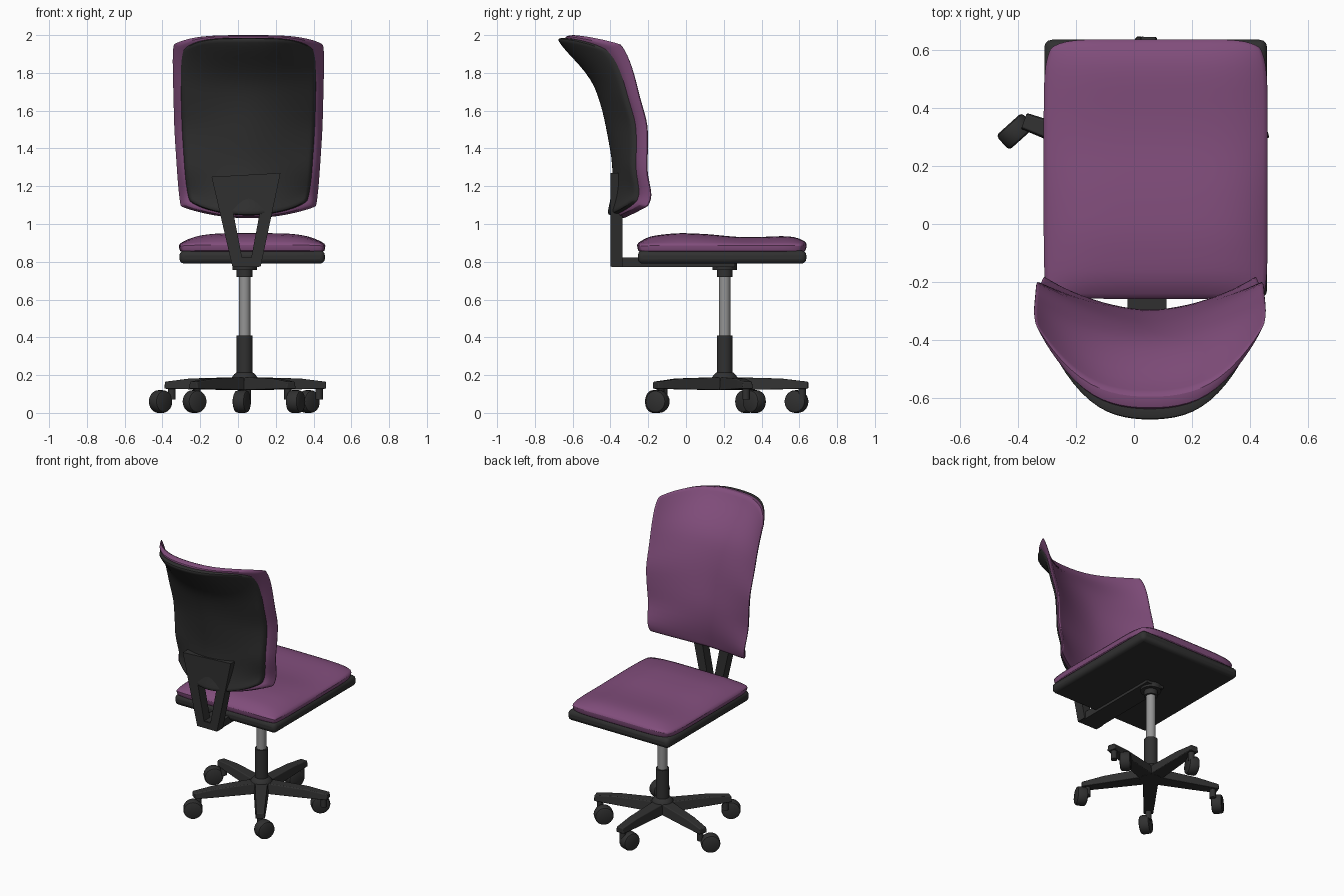
import bpy, bmesh, math
from mathutils import Vector, Matrix

if "Cube" in bpy.data.objects:
    bpy.data.objects.remove(bpy.data.objects["Cube"])


def material(name, rgb):
    m = bpy.data.materials.new(name)
    m.diffuse_color = (*rgb, 1)
    m.use_nodes = True
    m.node_tree.nodes["Principled BSDF"].inputs["Base Color"].default_value = m.diffuse_color
    return m


PURPLE = material("purple_fabric", (0.22, 0.075, 0.2))
DARK = material("dark_plastic", (0.03, 0.03, 0.03))
STEEL = material("steel", (0.3, 0.3, 0.3))


def finish(name, bm, mat, bevel=0, subsurf=0, angle=40):
    bmesh.ops.recalc_face_normals(bm, faces=bm.faces)
    me = bpy.data.meshes.new(name)
    bm.to_mesh(me)
    bm.free()
    me.materials.append(mat)
    ob = bpy.data.objects.new(name, me)
    bpy.context.collection.objects.link(ob)
    if bevel:
        b = ob.modifiers.new("bevel", 'BEVEL')
        b.width, b.segments = bevel, 3
    if subsurf:
        s = ob.modifiers.new("subsurf", 'SUBSURF')
        s.levels = s.render_levels = subsurf
    bpy.context.view_layer.objects.active = ob
    ob.select_set(True)
    bpy.ops.object.shade_smooth_by_angle(angle=math.radians(angle))
    ob.select_set(False)
    return ob


def box(name, lo, hi, mat, bevel=0):
    lo, hi = Vector(lo), Vector(hi)
    bm = bmesh.new()
    bmesh.ops.create_cube(bm, size=1, matrix=Matrix.Translation((lo + hi) / 2) @ Matrix.Diagonal((*(hi - lo), 1)))
    return finish(name, bm, mat, bevel)


def turned(name, profile, mat, xf, n=28):
    """Revolve (radius, height) points around local z, with closed ends."""
    bm = bmesh.new()
    rings = [[bm.verts.new(xf @ Vector((r * math.cos(2 * math.pi * i / n), r * math.sin(2 * math.pi * i / n), z)))
              for i in range(n)] for r, z in profile]
    for a, b in zip(rings, rings[1:]):
        for i in range(n):
            bm.faces.new((a[i], a[i - 1], b[i - 1], b[i]))
    bm.faces.new(rings[0])
    bm.faces.new(rings[-1])
    return finish(name, bm, mat)


def interp(table, t):
    """Linear interpolation in a list of (t, value)."""
    if t <= table[0][0]:
        return table[0][1]
    for (a, p), (b, q) in zip(table, table[1:]):
        if t <= b:
            return p + (q - p) * (t - a) / (b - a)
    return table[-1][1]


STEPS = [-1, -.96, -.86, -.7, -.52, -.35, -.17, 0, .17, .35, .52, .7, .86, .96, 1]


def slab(name, surf, mat):
    """Closed pad from surf(u, v, side), u and v in -1..1, side 0 or 1."""
    bm = bmesh.new()
    n = len(STEPS)
    g = [[[bm.verts.new(surf(u, v, s)) for v in STEPS] for u in STEPS] for s in (0, 1)]
    for s in (0, 1):
        for i in range(n - 1):
            for j in range(n - 1):
                bm.faces.new((g[s][i][j], g[s][i + 1][j], g[s][i + 1][j + 1], g[s][i][j + 1]))
    rim = [(i, 0) for i in range(n - 1)] + [(n - 1, j) for j in range(n - 1)] + \
          [(i, n - 1) for i in range(n - 1, 0, -1)] + [(0, j) for j in range(n - 1, 0, -1)]
    for (a, b), (c, d) in zip(rim, rim[1:] + rim[:1]):
        bm.faces.new((g[0][a][b], g[0][c][d], g[1][c][d], g[1][a][b]))
    return finish(name, bm, mat, subsurf=1, angle=60)


def rounded(u, v, k):
    return u * (1 - k * v ** 10), v * (1 - k * u ** 10)


# Seat pan and cushion
box("seat_pan", (-.31, -.255, .79), (.46, .637, .86), DARK, .026)
SEAT_Z = [(-.26, .895), (-.2, .935), (-.05, .953), (.1, .948), (.3, .928), (.45, .933), (.55, .94), (.6, .928), (.64, .9)]


def seat_surface(u, v, side):
    a, b = rounded(u, v, .07 if v > 0 else .035)
    inset = .98 if side else 1
    x, y = .075 + .391 * a * inset, .19 + .453 * b * inset
    z = .852 if side else .89 + (interp(SEAT_Z, y) - .89) * (1 - abs(u) ** 5)
    return Vector((x, y, z))


slab("seat_cushion", seat_surface, PURPLE)

# Curved backrest: centre line and side edge depth by height
MID_Y = [(1.04, -.325), (1.15, -.30), (1.3, -.295), (1.5, -.33), (1.65, -.36), (1.78, -.41), (1.88, -.49), (1.94, -.55), (2.0, -.59)]
EDGE_Y = [(1.04, -.215), (1.15, -.17), (1.28, -.205), (1.38, -.195), (1.53, -.195), (1.68, -.24), (1.8, -.265), (1.92, -.305), (2.0, -.36)]
HALF_W = [(1.04, .365), (1.2, .38), (1.5, .4), (1.9, .41), (2.0, .405)]
CURVE = [(1.04, 1.6), (1.6, 1.8), (2.0, 2.6)]


def back_surface(u, v, depth, inset, k):
    a, b = rounded(u, v, k)
    low, high = 1.025 + .06 * u * u, 2.005 - .045 * u ** 4
    z = low + (high - low) * (b + 1) / 2
    w = abs(a) ** interp(CURVE, z)
    y = interp(MID_Y, z) * (1 - w) + interp(EDGE_Y, z) * w - depth
    return Vector((.055 + (interp(HALF_W, z) - inset) * a, y, z - inset * .4 * b))


slab("back_cushion", lambda u, v, s: back_surface(u, v, (0, .057)[s], (0, .03)[s], .012), PURPLE)
slab("back_shell", lambda u, v, s: back_surface(u, v, (.045, .093)[s], (.042, .054)[s], .04), DARK)

# Back support: bar under the seat and V-shaped upright with an opening
box("support_bar", (-.022, -.395, .772), (.112, .26, .822), DARK)
bm = bmesh.new()
outer = [(-.14, 1.25), (.225, 1.27), (.12, .775), (-.03, .775)]
hole = [(-.027, 1.07), (.117, 1.07), (.07, .82), (.022, .82)]
ring = [[[bm.verts.new((x, y, z)) for x, z in loop] for loop in (outer, hole)] for y in (-.4, -.335)]
for i in range(4):
    for o, h in ring:
        bm.faces.new((o[i - 1], o[i], h[i], h[i - 1]))
    for k in (0, 1):
        bm.faces.new((ring[0][k][i - 1], ring[0][k][i], ring[1][k][i], ring[1][k][i - 1]))
finish("back_upright", bm, DARK)

# Gas column
CX, CY = .035, .205
at = Matrix.Translation((CX, CY, 0))
turned("column_sleeve", [(.07, .12), (.07, .185), (.055, .205), (.042, .215), (.042, .41)], DARK, at)
turned("piston", [(.03, .4), (.03, .74)], STEEL, at)
turned("column_collar", [(.042, .72), (.042, .757), (.065, .757), (.065, .795)], DARK, at)

# Five-star base: arm angle, caster position, caster heading
CASTERS = [(160, -.41, .32, 222), (88, .02, .585, 250), (16, .372, .362, 225),
           (304, .305, -.15, 65), (232, -.23, -.16, 215)]
for i, (ang, wx, wy, head) in enumerate(CASTERS, 1):
    xf = at @ Matrix.Rotation(math.radians(ang), 4, 'Z')
    bm = bmesh.new()
    secs = [[bm.verts.new(xf @ Vector(p)) for p in ((r, -w, a), (r, w, a), (r, w * .8, b), (r, -w * .8, b))]
            for r, w, a, b in ((0, .05, .12, .19), (.3, .037, .125, .182), (.442, .03, .128, .165))]
    for a, b in zip(secs, secs[1:]):
        for j in range(4):
            bm.faces.new((a[j - 1], a[j], b[j], b[j - 1]))
    bm.faces.new(secs[0])
    bm.faces.new(secs[-1])
    finish(f"base_arm_{i}", bm, DARK, .005)
    tip = xf @ Vector((.41, 0, 0))
    turned(f"caster_stem_{i}", [(.02, .07), (.02, .14)], DARK, Matrix.Translation(tip), 12)
    axle = Matrix.Translation((wx, wy, .06)) @ Matrix.Rotation(math.radians(head), 4, 'Z') @ Matrix.Rotation(math.pi / 2, 4, 'X')
    turned(f"caster_wheel_{i}", [(.048, -.034), (.056, -.03), (.06, -.02), (.06, .02), (.056, .03), (.048, .034)], DARK, axle, 24)
